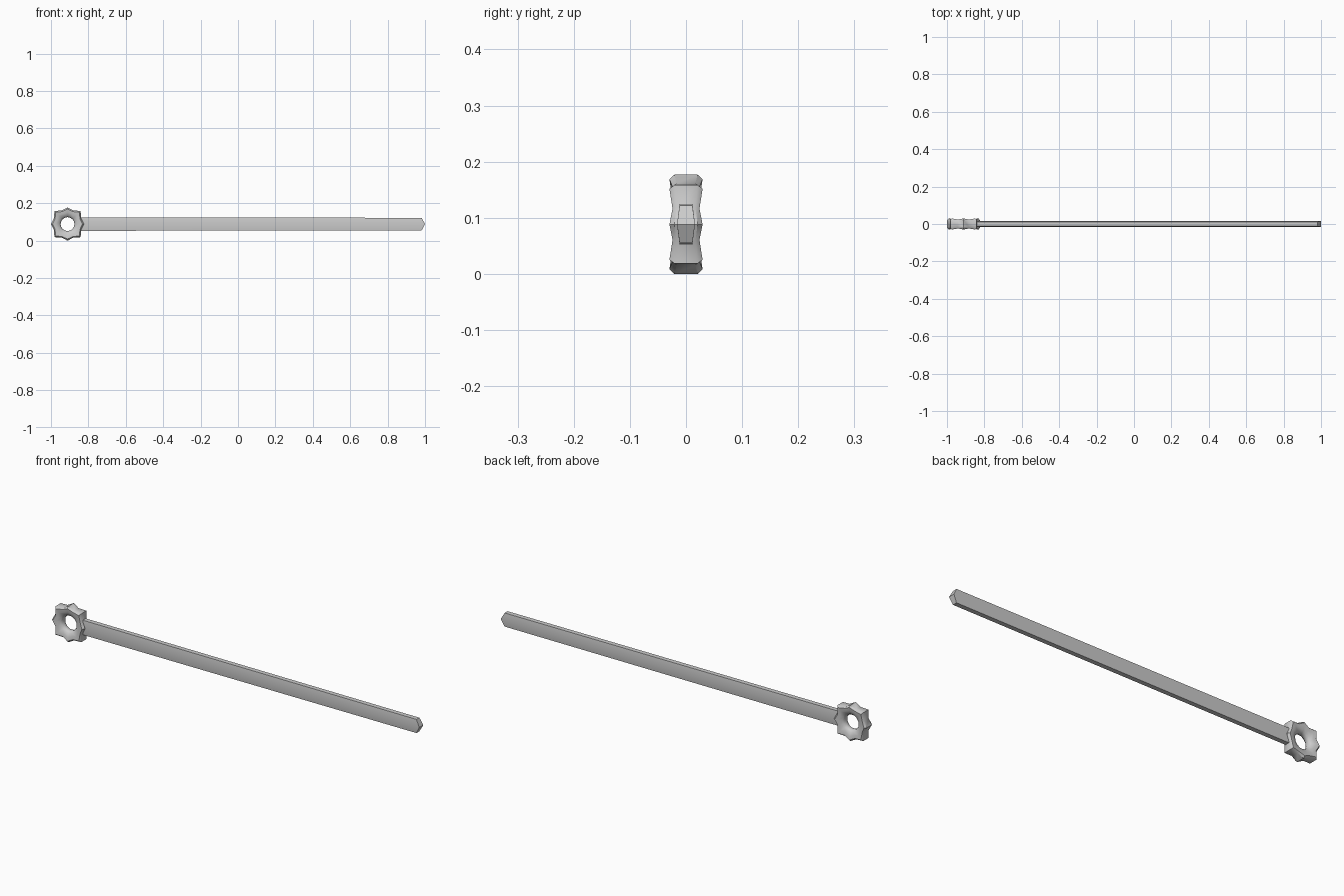
import bpy, bmesh
from math import sin, cos, pi, radians

if "Cube" in bpy.data.objects:
    bpy.data.objects.remove(bpy.data.objects["Cube"])

CX, CZ = -0.9115, 0.0885


def loft(name, rings, close, angle):
    """Skin a list of closed cross-sections into one mesh object."""
    bm = bmesh.new()
    rows = [[bm.verts.new(p) for p in r] for r in rings]
    n = len(rows[0])
    for i in range(len(rows) if close else len(rows) - 1):
        a, b = rows[i], rows[(i + 1) % len(rows)]
        for j in range(n):
            k = (j + 1) % n
            bm.faces.new((a[j], a[k], b[k], b[j]))
    if not close:
        # each cap is split across its middle to give a wedge-shaped end
        for r in (rows[0], rows[-1]):
            bm.faces.new((r[0], r[1], r[2], r[3]))
            bm.faces.new((r[3], r[4], r[5], r[0]))
    bmesh.ops.recalc_face_normals(bm, faces=bm.faces)
    me = bpy.data.meshes.new(name)
    bm.to_mesh(me)
    bm.free()
    ob = bpy.data.objects.new(name, me)
    bpy.context.collection.objects.link(ob)
    bpy.ops.object.select_all(action='DESELECT')
    ob.select_set(True)
    bpy.context.view_layer.objects.active = ob
    bpy.ops.object.shade_smooth_by_angle(angle=radians(angle))
    return ob


# eight-lobed ring: 16 sections, alternating lobe tip and valley
# each half section runs from the outer rim (t=1) to the hole (t=0)
half = [(1.0, 0.7), (0.84, 1.0), (0.5, 0.92), (0.16, 0.66), (0.0, 0.28)]
section = half + [(t, -y) for t, y in reversed(half)]
sections = []
for i in range(16):
    a = i * pi / 8
    if i % 2:
        outer, thick = 0.079, 0.024
    else:
        outer, thick = (0.0885 if i % 4 == 0 else 0.099), 0.0295
    inner = 0.037
    ring = []
    for t, y in section:
        r = inner + (outer - inner) * t
        ring.append((CX + r * cos(a), y * thick, CZ + r * sin(a)))
    sections.append(ring)
loft("lobed_ring", sections, True, 40)

# long flat hexagonal bar with a wedge-shaped far end
def bar_section(x_edge, x_mid, h):
    return [(x_mid, -0.016, CZ), (x_edge, -0.0115, CZ + h), (x_edge, 0.0115, CZ + h),
            (x_mid, 0.016, CZ), (x_edge, 0.0115, CZ - h), (x_edge, -0.0115, CZ - h)]

loft("bar", [bar_section(-0.845, -0.845, 0.036), bar_section(0.982, 1.0, 0.0335)],
     False, 40)
